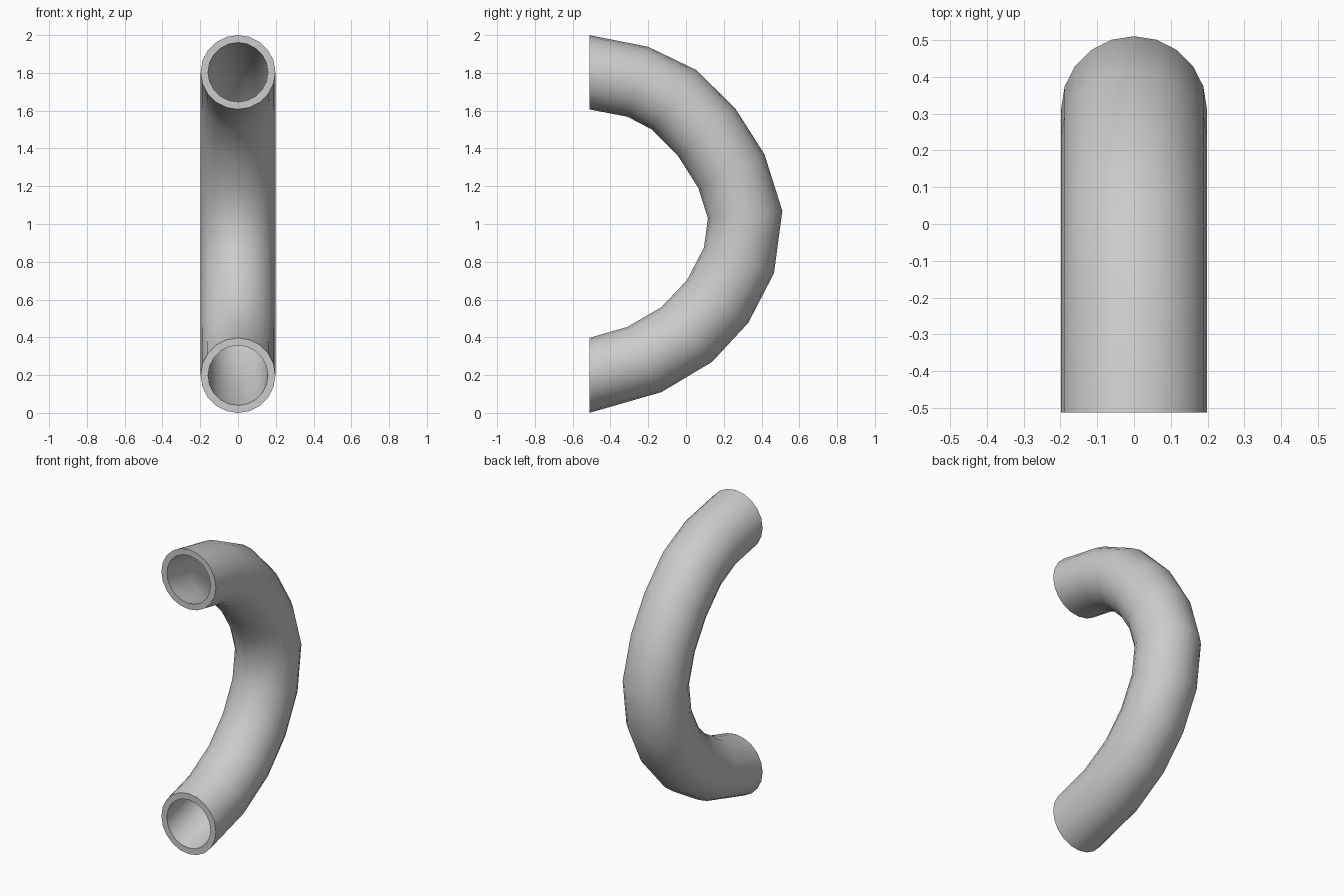
import bpy, bmesh, math
from mathutils import Vector

if "Cube" in bpy.data.objects:
    bpy.data.objects.remove(bpy.data.objects["Cube"])

SIDES = 20
HALF_WIDTH = 0.198
BORE = 0.8  # inner wall relative to outer wall

# Side profile (y, z) of the bend, from top mouth to bottom mouth
outer_edge = [(-0.512, 2.0), (-0.20, 1.938), (0.055, 1.815), (0.262, 1.61),
              (0.415, 1.37), (0.51, 1.07), (0.466, 0.74), (0.33, 0.477),
              (0.138, 0.27), (-0.13, 0.11), (-0.512, 0.0)]
inner_edge = [(-0.512, 1.607), (-0.31, 1.568), (-0.18, 1.50), (-0.042, 1.36),
              (0.065, 1.192), (0.116, 1.03), (0.095, 0.875), (0.005, 0.702),
              (-0.13, 0.56), (-0.31, 0.455), (-0.512, 0.397)]


def ring(bm, a, b, scale):
    """Cross-section spanning outer point a and inner point b."""
    a, b = Vector((0, *a)), Vector((0, *b))
    mid, half = (a + b) / 2, (a - b) / 2
    side = Vector((HALF_WIDTH, 0, 0))
    angles = [2 * math.pi * i / SIDES for i in range(SIDES)]
    return [bm.verts.new(mid + (half * math.cos(t) + side * math.sin(t)) * scale)
            for t in angles]


def bridge(bm, r0, r1):
    for i in range(SIDES):
        j = (i + 1) % SIDES
        bm.faces.new((r0[i], r0[j], r1[j], r1[i]))


# Hollow curved pipe: outside down, inside back up, closed into a loop at the mouths
bm = bmesh.new()
sections = list(zip(outer_edge, inner_edge))
rings = [ring(bm, a, b, 1.0) for a, b in sections]
rings += [ring(bm, a, b, BORE) for a, b in reversed(sections)]
for k in range(len(rings)):
    bridge(bm, rings[k], rings[(k + 1) % len(rings)])
bmesh.ops.recalc_face_normals(bm, faces=bm.faces)

mesh = bpy.data.meshes.new("curved_pipe")
bm.to_mesh(mesh)
bm.free()
pipe = bpy.data.objects.new("curved_pipe", mesh)
bpy.context.collection.objects.link(pipe)

# Smooth walls with crisp mouth rims
bpy.context.view_layer.objects.active = pipe
pipe.select_set(True)
bpy.ops.object.shade_smooth_by_angle(angle=math.radians(40))
